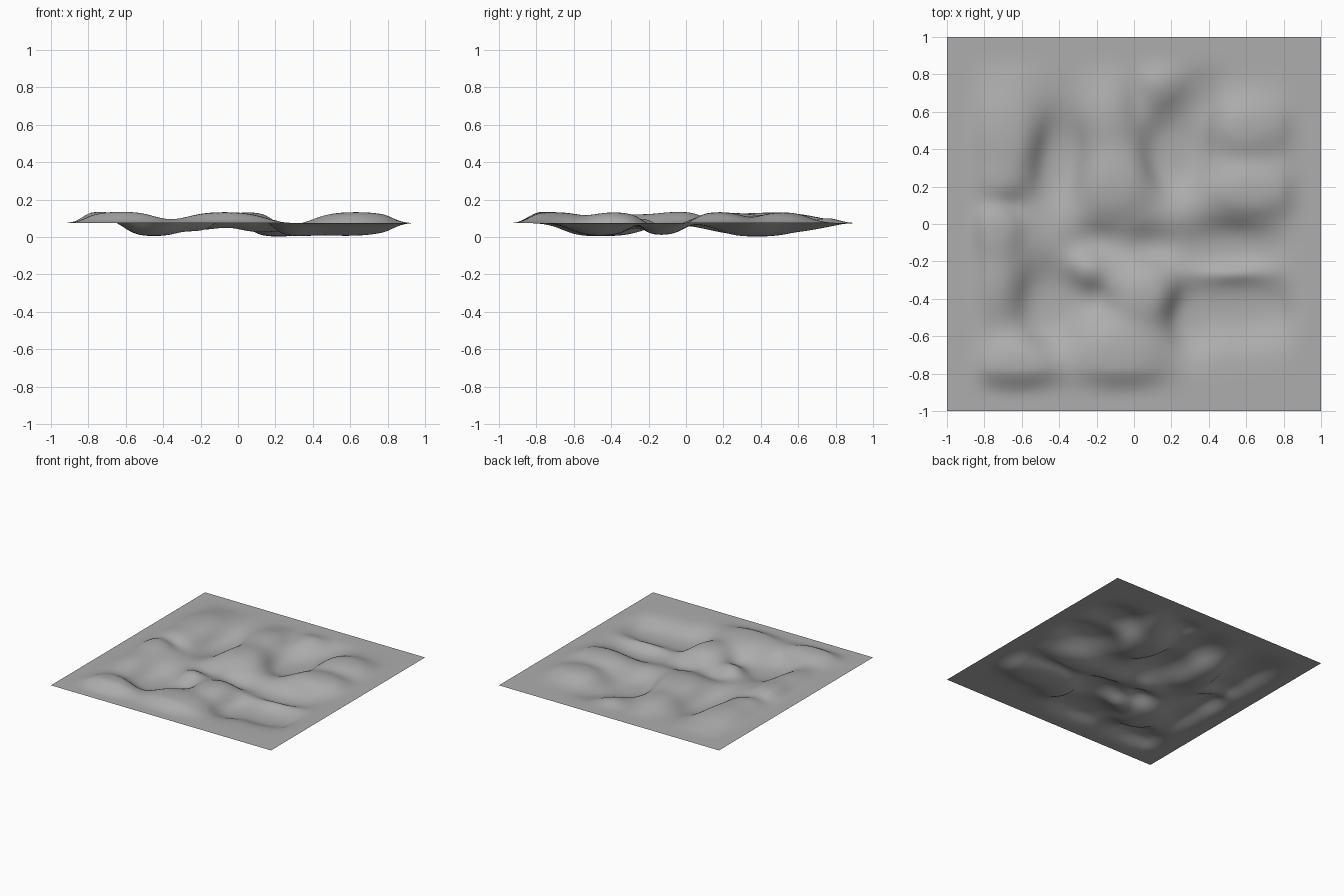
import bpy
import bmesh
import math

cube = bpy.data.objects.get("Cube")
if cube:
    bpy.data.objects.remove(cube, do_unlink=True)

GROUND = 0.075
HILL_HEIGHT = 0.064
VALLEY_DEPTH = 0.075
CELLS = 120

# Rounded hills: centre x, centre y, radius x, radius y, strength
hills = [
    (-0.67, 0.46, 0.18, 0.25, 1.4),
    (-0.72, 0.22, 0.12, 0.1, 0.5),
    (-0.1, 0.22, 0.19, 0.18, 1.3),
    (-0.14, 0.57, 0.14, 0.18, 0.9),
    (0.13, 0.75, 0.12, 0.11, 0.45),
    (0.61, 0.52, 0.19, 0.14, 1.4),
    (0.63, 0.18, 0.21, 0.13, 1.5),
    (0.52, -0.26, 0.18, 0.06, 0.45),
    (0.06, -0.38, 0.14, 0.14, 1.4),
    (-0.25, -0.23, 0.1, 0.1, 0.6),
    (-0.07, -0.71, 0.21, 0.17, 1.5),
    (-0.62, -0.76, 0.18, 0.13, 1.7),
    (-0.74, -0.02, 0.11, 0.13, 1.4),
    (-0.73, -0.28, 0.12, 0.22, 0.9),
]

# Hollows between the hills, in the same order of values
valleys = [
    (-0.41, 0.34, 0.15, 0.24, 1.4),
    (-0.69, 0.1, 0.12, 0.08, 0.4),
    (0.21, 0.37, 0.15, 0.19, 1.9),
    (0.36, 0.6, 0.13, 0.18, 0.65),
    (0.01, 0.68, 0.07, 0.14, 0.25),
    (0.48, -0.13, 0.24, 0.13, 1.2),
    (0.58, -0.46, 0.25, 0.15, 1.5),
    (0.3, -0.5, 0.12, 0.17, 1.2),
    (-0.45, -0.43, 0.15, 0.2, 1.6),
    (-0.2, -0.41, 0.1, 0.1, 0.6),
    (-0.2, -0.1, 0.14, 0.11, 0.6),
    (0.1, -0.12, 0.14, 0.1, 0.7),
]


def swell(x, y, features):
    """Sum of the soft bumps at a point."""
    return sum(
        strength * math.exp(-((x - cx) / rx) ** 2 - ((y - cy) / ry) ** 2)
        for cx, cy, rx, ry, strength in features
    )


def border_fade(value):
    """Fall smoothly to flat ground at the outer border."""
    t = max(0, min(1, (0.95 - abs(value)) / 0.18))
    return t * t * (3 - 2 * t)


def terrain_height(x, y):
    relief = math.tanh(swell(x, y, hills) - swell(x, y, valleys))
    relief *= border_fade(x) * border_fade(y)
    return GROUND + relief * (HILL_HEIGHT if relief > 0 else VALLEY_DEPTH)


# Stone-grey ground colour
grey = bpy.data.materials.new("ground grey")
grey.use_nodes = True
colour = (0.42, 0.42, 0.42, 1)
grey.diffuse_color = colour
grey.node_tree.nodes["Principled BSDF"].inputs["Base Color"].default_value = colour

# Single terrain sheet, displaced from a flat grid
bm = bmesh.new()
bmesh.ops.create_grid(bm, x_segments=CELLS, y_segments=CELLS, size=1)
for vert in bm.verts:
    vert.co.z = terrain_height(vert.co.x, vert.co.y)
for face in bm.faces:
    face.smooth = True
mesh = bpy.data.meshes.new("terrain")
bm.to_mesh(mesh)
bm.free()
mesh.materials.append(grey)
terrain = bpy.data.objects.new("terrain", mesh)
bpy.context.collection.objects.link(terrain)
